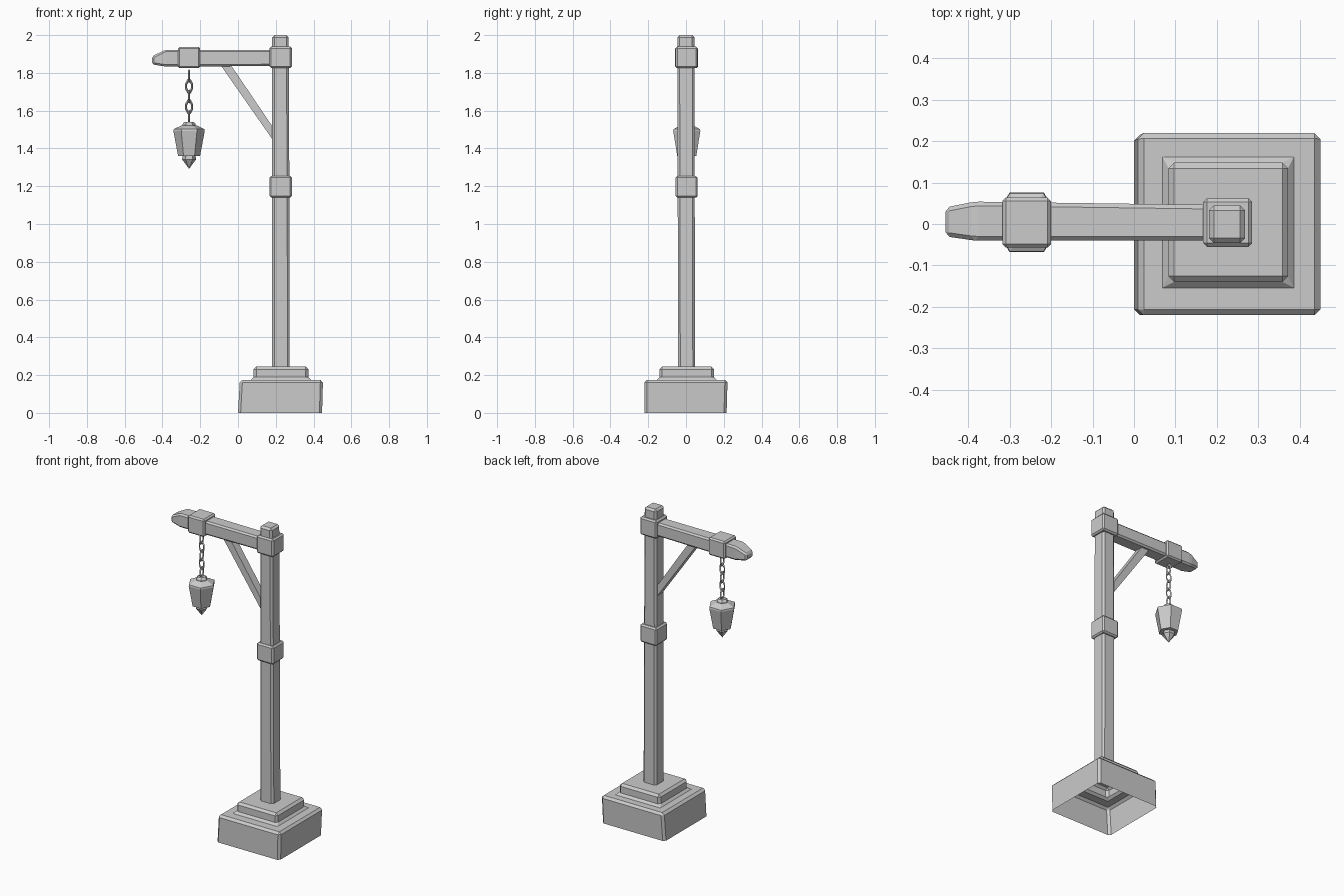
import bpy
import bmesh
from math import pi
from mathutils import Matrix

old = bpy.data.objects.get("Cube")
if old:
    bpy.data.objects.remove(old, do_unlink=True)

stone = bpy.data.materials.new("plain_grey")
stone.use_nodes = True
GREY = (0.6, 0.6, 0.6, 1)
stone.diffuse_color = GREY
stone.node_tree.nodes["Principled BSDF"].inputs["Base Color"].default_value = GREY


def finish(name, bm):
    bmesh.ops.recalc_face_normals(bm, faces=bm.faces)
    mesh = bpy.data.meshes.new(name)
    bm.to_mesh(mesh)
    bm.free()
    mesh.materials.append(stone)
    obj = bpy.data.objects.new(name, mesh)
    bpy.context.collection.objects.link(obj)
    return obj


def loft(name, rings, axis="z", bevel=0.01, open_start=False):
    """Join rectangles (position, u0, u1, v0, v1) along an axis, chamfering edges."""
    bm = bmesh.new()
    loops = []
    for p, u0, u1, v0, v1 in rings:
        corners = [(u0, v0), (u1, v0), (u1, v1), (u0, v1)]
        loops.append([bm.verts.new((u, v, p) if axis == "z" else (p, u, v))
                      for u, v in corners])
    for a, b in zip(loops, loops[1:]):
        for i in range(4):
            j = (i + 1) % 4
            bm.faces.new((a[i], a[j], b[j], b[i]))
    bm.faces.new(loops[-1])
    if not open_start:
        bm.faces.new(loops[0])
    bmesh.ops.recalc_face_normals(bm, faces=bm.faces)
    sharp = [e for e in bm.edges if not e.is_boundary and e.calc_face_angle(0) > 0.2]
    bmesh.ops.bevel(bm, geom=sharp, offset=bevel, offset_type="OFFSET",
                    segments=1, affect="EDGES", clamp_overlap=True)
    return finish(name, bm)


def hexagon_stack(name, centre, rings):
    """Six-sided solid through (height, radius) rings; radius zero makes a point."""
    bm = bmesh.new()
    for (z0, r0), (z1, r1) in zip(rings, rings[1:]):
        mid = Matrix.Translation((centre[0], centre[1], (z0 + z1) / 2))
        bmesh.ops.create_cone(bm, cap_ends=False, segments=6, radius1=r0, radius2=r1,
                              depth=z1 - z0, matrix=mid @ Matrix.Rotation(pi / 6, 4, "Z"))
    bmesh.ops.remove_doubles(bm, verts=bm.verts, dist=0.0005)
    bmesh.ops.holes_fill(bm, edges=[e for e in bm.edges if e.is_boundary])
    return finish(name, bm)


# Hollow stepped plinth, open underneath
loft("plinth", [(0, 0.0, 0.445, -0.22, 0.215),
                (0.175, 0.01, 0.45, -0.22, 0.22),
                (0.175, 0.083, 0.372, -0.14, 0.148),
                (0.245, 0.083, 0.372, -0.14, 0.148)],
     bevel=0.014, open_start=True)

# Upright post and its two collars
loft("post", [(0.2, 0.18, 0.274, -0.042, 0.048),
              (1.2, 0.18, 0.272, -0.044, 0.046),
              (2.0, 0.181, 0.268, -0.046, 0.045)], bevel=0.012)
for label, z in (("middle", 1.14), ("top", 1.825)):
    loft(label + "_collar", [(z, 0.167, 0.285, -0.055, 0.062),
                             (z + 0.114, 0.167, 0.285, -0.055, 0.062)], bevel=0.009)

# Cross arm with a blunted tip, and the collar that holds the chain
loft("arm", [(-0.455, -0.03, 0.04, 1.845, 1.888),
             (-0.385, -0.04, 0.054, 1.834, 1.922),
             (0.2, -0.04, 0.046, 1.836, 1.922)], axis="x", bevel=0.01)
loft("arm_collar", [(-0.318, -0.057, 0.064, 1.825, 1.937),
                    (-0.2, -0.057, 0.064, 1.825, 1.937)], axis="x", bevel=0.009)

# Diagonal brace between post and arm
bm = bmesh.new()
outline = [(-0.095, 1.845), (-0.04, 1.845), (0.19, 1.505), (0.19, 1.437)]
face = bm.faces.new([bm.verts.new((x, -0.022, z)) for x, z in outline])
side = bmesh.ops.extrude_face_region(bm, geom=[face])["geom"]
bmesh.ops.translate(bm, vec=(0, 0.05, 0),
                    verts=[v for v in side if isinstance(v, bmesh.types.BMVert)])
finish("brace", bm)

# Chain of links, each turned a quarter from the last
HANG_X, HANG_Y = -0.259, 0.004
for i in range(5):
    bpy.ops.mesh.primitive_torus_add(major_segments=8, minor_segments=4,
                                     major_radius=0.017, minor_radius=0.0055)
    link = bpy.context.object
    link.name = f"chain_link_{i + 1}"
    link.data.name = link.name
    shape = (Matrix.Translation((HANG_X, HANG_Y, 1.783 - i * 0.054))
             @ Matrix.Rotation(0 if i % 2 else pi / 2, 4, "Z")
             @ Matrix.Diagonal((1, 1, 1.8, 1))
             @ Matrix.Rotation(pi / 2, 4, "X") @ Matrix.Rotation(pi / 8, 4, "Z"))
    link.data.transform(shape)
    link.data.materials.append(stone)

# Six-sided lantern: cap, tapered body and pointed finial
CENTRE = (HANG_X, HANG_Y)
hexagon_stack("lantern_cap", CENTRE, [(1.5, 0.036), (1.53, 0.034), (1.541, 0.024)])
hexagon_stack("lantern_body", CENTRE,
              [(1.36, 0.058), (1.492, 0.083), (1.502, 0.081), (1.522, 0.04)])
hexagon_stack("lantern_finial", CENTRE, [(1.292, 0.0), (1.342, 0.037), (1.365, 0.034)])
